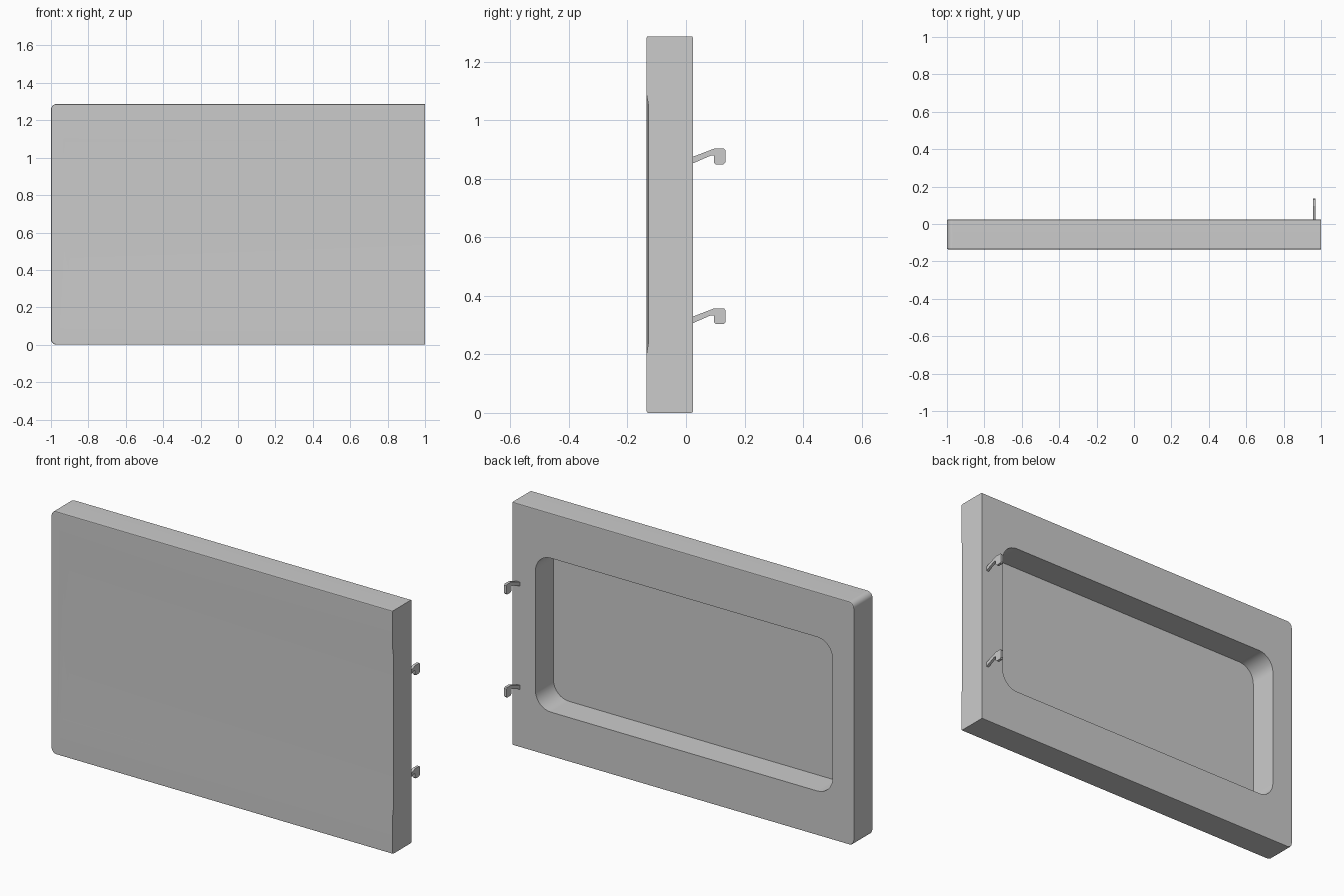
import bpy, bmesh, math

if "Cube" in bpy.data.objects:
    bpy.data.objects.remove(bpy.data.objects["Cube"])

Y_FRONT, Y_BACK, HEIGHT = -0.135, 0.024, 1.287


def rounded_rect(x0, x1, z0, z1, r_left, r_right, steps=8):
    """Outline in XZ, counter-clockwise, with separate left and right corner radii."""
    pts = []
    for cx, cz, r, start in ((x1, z0, r_right, -90), (x1, z1, r_right, 0),
                             (x0, z1, r_left, 90), (x0, z0, r_left, 180)):
        if r == 0:
            pts.append((cx, cz))
            continue
        ox = cx - r if cx == x1 else cx + r
        oz = cz - r if cz == z1 else cz + r
        for i in range(steps + 1):
            a = math.radians(start + 90 * i / steps)
            pts.append((ox + r * math.cos(a), oz + r * math.sin(a)))
    return pts


def loft(name, loop_a, loop_b, bevel=0, keep=None):
    """Closed solid between two matching loops; end-cap edges may be bevelled."""
    bm = bmesh.new()
    a = [bm.verts.new(p) for p in loop_a]
    b = [bm.verts.new(p) for p in loop_b]
    n = len(a)
    caps = [bm.faces.new(a), bm.faces.new(b[::-1])]
    for i in range(n):
        j = (i + 1) % n
        bm.faces.new((a[j], a[i], b[i], b[j]))
    bmesh.ops.recalc_face_normals(bm, faces=bm.faces)
    if bevel:
        edges = [e for f in caps for e in f.edges if keep is None or keep(e)]
        bmesh.ops.bevel(bm, geom=edges, offset=bevel, segments=2,
                        profile=0.5, affect='EDGES')
    mesh = bpy.data.meshes.new(name)
    bm.to_mesh(mesh)
    bm.free()
    obj = bpy.data.objects.new(name, mesh)
    bpy.context.collection.objects.link(obj)
    return obj


def at_y(pts, y):
    return [(x, y, z) for x, z in pts]


def activate(obj):
    bpy.ops.object.select_all(action='DESELECT')
    obj.select_set(True)
    bpy.context.view_layer.objects.active = obj


# Door slab: rounded on the free side, square on the latch side
outline = rounded_rect(-1, 1, 0, HEIGHT, 0.03, 0)
door = loft("door_panel", at_y(outline, Y_FRONT), at_y(outline, Y_BACK), 0.006,
            lambda e: min(v.co.x for v in e.verts) < 0.99)

# Deep rounded window pocket in the back
pocket = rounded_rect(-0.875, 0.865, 0.235, 1.05, 0.09, 0.09)
pocket_cutter = loft("window_pocket_cutter", at_y(pocket, -0.1265), at_y(pocket, 0.1))

# Shallow sloped panel on the front, running out to the latch edge
k = 0.01 / 0.006
outer = rounded_rect(-0.93 - 0.03 * (k - 1), 1.1, 0.20 - 0.035 * (k - 1),
                     1.09 + 0.035 * (k - 1), 0, 0)
inner = rounded_rect(-0.90, 1.1, 0.235, 1.055, 0, 0)
panel_cutter = loft("front_panel_cutter", at_y(outer, Y_FRONT - 0.004),
                    at_y(inner, Y_FRONT + 0.006))

for cutter in (pocket_cutter, panel_cutter):
    cutter.hide_render = True
    mod = door.modifiers.new("cut", 'BOOLEAN')
    mod.operation, mod.solver, mod.object = 'DIFFERENCE', 'EXACT', cutter
    activate(door)
    bpy.ops.object.modifier_apply(modifier=mod.name)
    bpy.data.objects.remove(cutter)

activate(door)
bpy.ops.object.shade_smooth_by_angle(angle=math.radians(32))
door.modifiers.new("even_normals", 'WEIGHTED_NORMAL').keep_sharp = True

# Latch hooks on the back: side profile in YZ
hook = [(0.015, 0.849), (0.084, 0.879), (0.095, 0.879), (0.095, 0.856),
        (0.102, 0.849), (0.128, 0.849), (0.135, 0.856), (0.135, 0.897),
        (0.130, 0.903), (0.096, 0.903), (0.015, 0.872)]
for label, dz in (("upper", 0), ("lower", -0.546)):
    loft(f"{label}_latch_hook", [(0.957, y, z + dz) for y, z in hook],
         [(0.971, y, z + dz) for y, z in hook])
